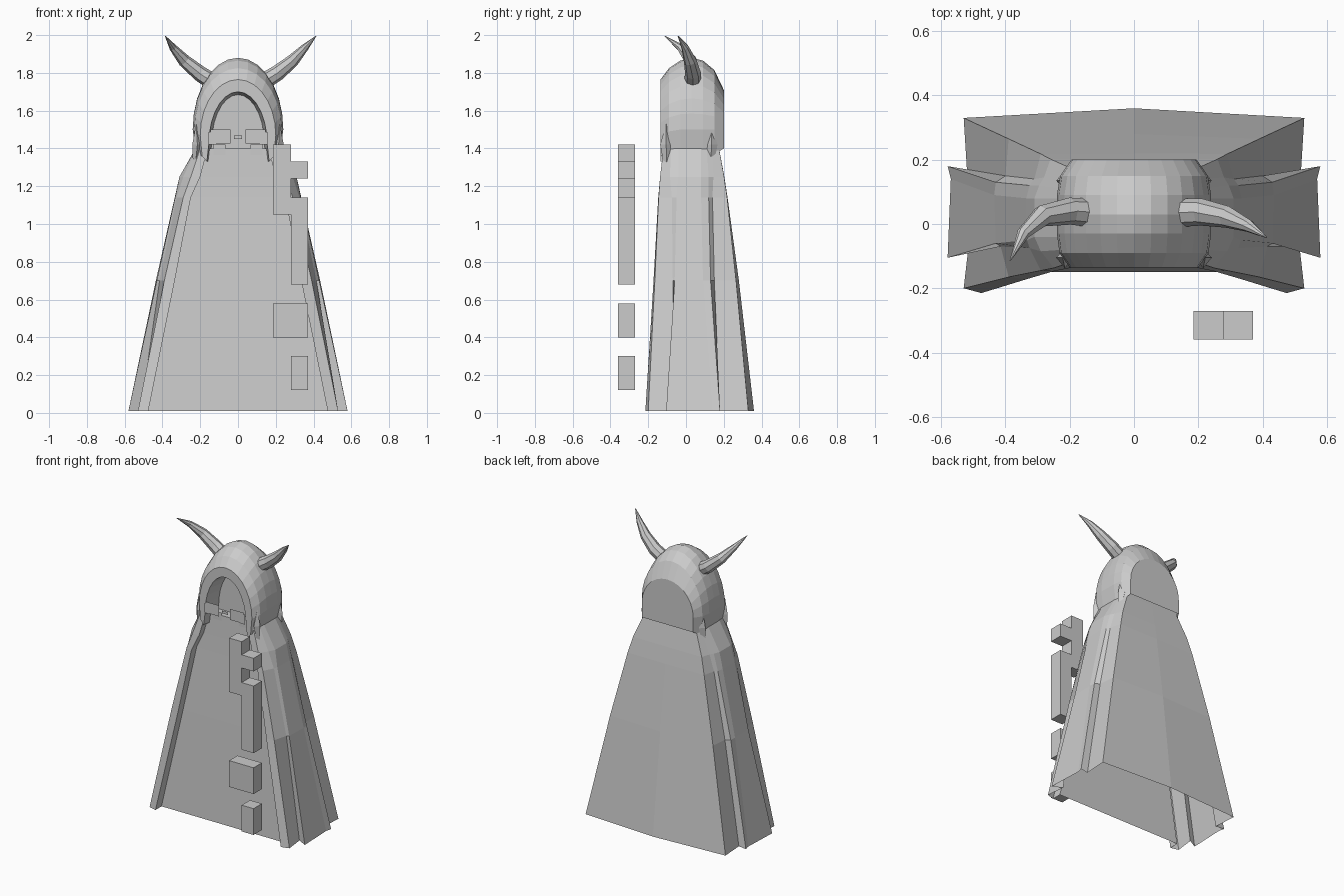
import bpy, bmesh, math
from mathutils import Vector

if "Cube" in bpy.data.objects:
    bpy.data.objects.remove(bpy.data.objects["Cube"])


def finish(name, bm):
    bmesh.ops.recalc_face_normals(bm, faces=bm.faces)
    me = bpy.data.meshes.new(name)
    bm.to_mesh(me)
    bm.free()
    ob = bpy.data.objects.new(name, me)
    bpy.context.collection.objects.link(ob)
    return ob


def loft(name, rings, closed=True, cap_start=False, cap_end=False):
    bm = bmesh.new()
    rows = [[bm.verts.new(p) for p in r] for r in rings]
    n = len(rows[0])
    for a, b in zip(rows, rows[1:]):
        for i in range(n if closed else n - 1):
            j = (i + 1) % n
            bm.faces.new((a[i], a[j], b[j], b[i]))
    if cap_start:
        bm.faces.new(rows[0])
    if cap_end:
        bm.faces.new(rows[-1])
    return finish(name, bm)


def box(name, x0, x1, y0, y1, z0, z1):
    return loft(name, [[(x0, y0, z), (x1, y0, z), (x1, y1, z), (x0, y1, z)] for z in (z0, z1)],
                cap_start=True, cap_end=True)


def plate(name, x0, x1, z0, z1, y):
    return loft(name, [[(x0, y, z), (x1, y, z)] for z in (z0, z1)], closed=False)


# Cloak: half outlines from recessed front panel, round the pleated side, to the back
outlines = {
    0.01: [(.475, -.15), (.475, -.215), (.53, -.20), (.515, -.07), (.58, -.105),
           (.57, .14), (.58, .18), (.52, .17), (.53, .33)],
    0.70: [(.335, -.115), (.335, -.172), (.39, -.165), (.415, -.07), (.43, -.06),
           (.435, .09), (.43, .13), (.40, .15), (.39, .265)],
    1.14: [(.25, -.09), (.25, -.147), (.29, -.145), (.325, -.075), (.333, -.05),
           (.335, .08), (.325, .12), (.31, .14), (.29, .218)],
    1.25: [(.20, -.085), (.20, -.137), (.25, -.137), (.29, -.085), (.31, -.04),
           (.31, .08), (.295, .12), (.28, .145), (.26, .202)],
    1.40: [(.16, -.08), (.16, -.12), (.20, -.12), (.22, -.08), (.225, -.04),
           (.225, .08), (.22, .11), (.215, .14), (.20, .175)],
}
back_y = {0.01: .36, 0.70: .28, 1.14: .22, 1.25: .203, 1.40: .175}
rings = []
for z, half in outlines.items():
    rings.append([(x, y, z) for x, y in half] + [(0, back_y[z], z)]
                 + [(-x, y, z) for x, y in reversed(half)])
loft("cloak", rings, cap_end=True)


# Hood: arches lofted front to back, starting in the recessed face
def arch(y, hw, apex, spring, foot_x, foot_z):
    pts = [(foot_x, y, foot_z)]
    for i in range(15):
        t = math.pi * i / 14
        pts.append((hw * math.cos(t), y, spring + (apex - spring) * math.sin(t)))
    return pts + [(-foot_x, y, foot_z)]


loft("hood", [
    arch(-.01, .14, 1.685, 1.42, .15, 1.33),
    arch(-.135, .155, 1.70, 1.42, .165, 1.33),
    arch(-.135, .20, 1.765, 1.47, .19, 1.36),
    arch(-.09, .232, 1.825, 1.49, .215, 1.36),
    arch(-.03, .24, 1.865, 1.50, .22, 1.36),
    arch(.03, .24, 1.88, 1.50, .22, 1.36),
    arch(.09, .24, 1.865, 1.50, .22, 1.36),
    arch(.15, .23, 1.815, 1.50, .215, 1.37),
    arch(.20, .195, 1.71, 1.50, .195, 1.40),
], closed=False, cap_start=True, cap_end=True)
# Nape closing the hood down to the cloak
loft("nape", [[(-.195, .20, 1.5), (.195, .20, 1.5)], [(-.20, .175, 1.40), (.20, .175, 1.40)]],
     closed=False)

# Pinched folds at the neck
for side in (1, -1):
    for y in (-.105, .135):
        mid = [(side * (.215 + .027 * math.cos(a)), y + .032 * math.sin(a), 1.42)
               for a in (0, math.pi / 2, math.pi, 1.5 * math.pi)]
        top = [(side * .222, y, 1.53)] * 4
        low = [(side * .235, y * .95, 1.22)] * 4
        fold = loft("neck_fold", [low, mid, top])
        bm = bmesh.new()
        bm.from_mesh(fold.data)
        bmesh.ops.remove_doubles(bm, verts=bm.verts, dist=1e-5)
        bm.to_mesh(fold.data)
        bm.free()


# Horns: tapered tubes along curved paths
def horn(name, path, radii):
    pts = [Vector(p) for p in path]
    rings = []
    for i, p in enumerate(pts):
        d = (pts[min(i + 1, len(pts) - 1)] - pts[max(i - 1, 0)]).normalized()
        u = d.cross(Vector((0, 1, 0))).normalized()
        v = d.cross(u)
        rings.append([p + radii[i] * (math.cos(k * math.pi / 4) * u + math.sin(k * math.pi / 4) * v)
                      for k in range(8)])
    loft(name, rings, cap_start=True, cap_end=True)


radii = (.045, .042, .034, .02, .002)
horn("right_horn", [(.13, .035, 1.75), (.21, .037, 1.80), (.29, .022, 1.865),
                    (.355, -.005, 1.935), (.413, -.042, 1.995)], radii)
horn("left_horn", [(-.13, .035, 1.75), (-.20, .04, 1.795), (-.285, .025, 1.865),
                   (-.345, -.03, 1.935), (-.385, -.113, 1.995)], radii)

# Flat square eyes with frames, cheeks and a small bridge
for s in (1, -1):
    plate("eye", s * .04, s * .145, 1.425, 1.50, -.146)
    plate("eye_tab", s * .115, s * .155, 1.42, 1.488, -.143)
    plate("cheek", s * .065, s * .13, 1.365, 1.42, -.084)
plate("bridge", -.022, .022, 1.45, 1.468, -.14)

# Floating blocks in front of the cloak
for x0, x1, z0, z1 in [(.185, .28, 1.05, 1.42), (.28, .37, 1.24, 1.33), (.28, .37, .68, 1.14),
                       (.185, .37, .40, .58), (.28, .37, .12, .30)]:
    box("floating_block", x0, x1, -.36, -.27, z0, z1)
